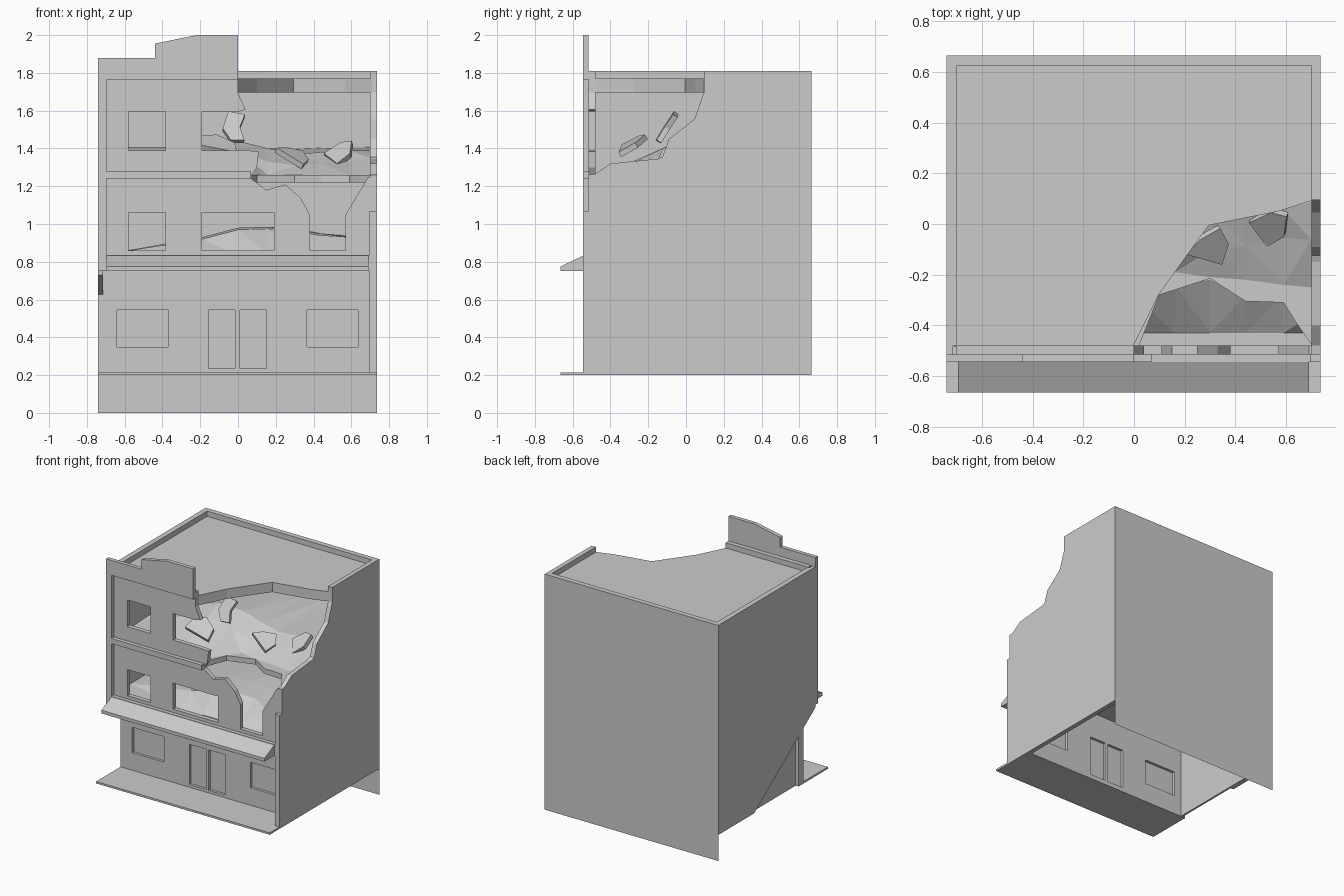
import bpy, bmesh, random
from mathutils import Vector, Matrix, Euler

if "Cube" in bpy.data.objects:
    bpy.data.objects.remove(bpy.data.objects["Cube"])

random.seed(4)


def prism(name, pts, axis, a, b):
    """Extrude a 2D outline along an axis: x uses (y,z), y uses (x,z), z uses (x,y)."""
    def place(p, t):
        return {'x': (t, p[0], p[1]), 'y': (p[0], t, p[1]), 'z': (p[0], p[1], t)}[axis]
    bm = bmesh.new()
    lo = [bm.verts.new(place(p, a)) for p in pts]
    hi = [bm.verts.new(place(p, b)) for p in pts]
    n = len(pts)
    bm.faces.new(lo)
    bm.faces.new(hi)
    for i in range(n):
        j = (i + 1) % n
        bm.faces.new((lo[i], lo[j], hi[j], hi[i]))
    bmesh.ops.recalc_face_normals(bm, faces=bm.faces)
    return finish(name, bm)


def finish(name, bm):
    me = bpy.data.meshes.new(name)
    bm.to_mesh(me)
    bm.free()
    ob = bpy.data.objects.new(name, me)
    bpy.context.collection.objects.link(ob)
    return ob


def box(name, x0, x1, y0, y1, z0, z1):
    return prism(name, [(x0, y0), (x1, y0), (x1, y1), (x0, y1)], 'z', z0, z1)


def cut_openings(wall, openings, y0, y1):
    """Cut rectangular (x0,x1,z0,z1) openings through a front wall."""
    for x0, x1, z0, z1 in openings:
        cutter = box("cutter", x0, x1, y0, y1, z0, z1)
        mod = wall.modifiers.new("opening", 'BOOLEAN')
        mod.operation = 'DIFFERENCE'
        mod.solver = 'EXACT'
        mod.object = cutter
        bpy.context.view_layer.update()
        dg = bpy.context.evaluated_depsgraph_get()
        me = bpy.data.meshes.new_from_object(wall.evaluated_get(dg))
        wall.modifiers.clear()
        wall.data = me
        bpy.data.objects.remove(cutter)


def rubble(name, xs, rows):
    """Low-poly debris surface; rows of (y list, z list), one value per column."""
    bm = bmesh.new()
    grid = [[bm.verts.new((x, y, z)) for x, y, z in zip(xs, ys, zs)] for ys, zs in rows]
    for r in range(len(rows) - 1):
        for c in range(len(xs) - 1):
            bm.faces.new((grid[r][c], grid[r][c + 1], grid[r + 1][c + 1], grid[r + 1][c]))
    bmesh.ops.triangulate(bm, faces=bm.faces)
    return finish(name, bm)


# Pavement and shop front, set back under the upper storeys
box("pavement", -.74, .735, -.665, -.37, .2, .215)
shop = box("shop_front", -.74, .70, -.37, -.31, .2, .76)
shop_openings = [(-.64, -.37, .35, .545), (.365, .635, .35, .545),
                 (-.155, -.015, .235, .545), (.01, .15, .235, .545)]
cut_openings(shop, shop_openings, -.5, -.2)
for i, (x0, x1, z0, z1) in enumerate(shop_openings):
    box(("shop_window_" if i < 2 else "shop_door_") + str(i), x0, x1, -.35, -.33, z0, z1)

# Awning
prism("awning", [(-.515, .835), (-.545, .832), (-.665, .775), (-.665, .75), (-.515, .75)],
      'x', -.695, .69)
box("awning_beam", -.74, .735, -.545, -.48, .75, .835)

# Left wall: outer skin cut diagonally at the foot, inner skin behind it
prism("left_wall_outer", [(.665, .2), (.23, .2), (-.515, .73), (-.515, 1.81), (.665, 1.81)],
      'x', -.74, -.715)
prism("left_wall_inner", [(.625, .2), (-.37, .2), (-.37, .75), (-.48, .75), (-.48, 1.81),
                          (.625, 1.81)], 'x', -.715, -.70)
# Right wall with its broken edge
prism("right_wall", [(.665, .2), (-.515, .2), (-.515, 1.26), (-.48, 1.265), (-.4, 1.32),
                     (-.15, 1.345), (-.125, 1.355), (-.09, 1.45), (.045, 1.555), (.085, 1.67),
                     (.095, 1.695), (.095, 1.81), (.665, 1.81)], 'x', .70, .735)
box("right_pilaster", .695, .735, -.545, -.515, .2, 1.07)
# Back wall, with a single sheet running down to the lowest level
box("back_wall", -.74, .735, .625, .665, .2, 1.81)
bm = bmesh.new()
bm.faces.new([bm.verts.new((x, .665, z)) for x, z in
              [(.735, 0), (-.74, 0), (-.74, .2), (.735, .2)]])
finish("back_wall_footing", bm)

# Second storey front wall, broken over the right window
wall2 = prism("second_storey_front", [
    (-.70, .8), (.70, .8), (.70, 1.25), (.69, 1.25), (.57, 1.05), (.57, .86), (.38, .86),
    (.38, 1.05), (.33, 1.14), (.25, 1.21), (.15, 1.18), (.07, 1.24), (.07, 1.26), (-.70, 1.26)],
    'y', -.515, -.48)
cut_openings(wall2, [(-.58, -.385, .86, 1.06), (-.19, .19, .86, 1.06)], -.6, -.4)
# Third storey front wall, broken through its middle window
wall3 = prism("third_storey_front", [
    (-.70, 1.26), (.075, 1.26), (.1, 1.3), (.11, 1.385), (.03, 1.39), (-.19, 1.39),
    (-.19, 1.595), (.0, 1.595), (.04, 1.605), (0, 1.695), (0, 1.81), (-.70, 1.81)],
    'y', -.515, -.48)
cut_openings(wall3, [(-.58, -.385, 1.39, 1.595)], -.6, -.4)

# Raised trim and stepped front parapet
box("left_pilaster", -.74, -.695, -.545, -.515, .75, 1.77)
box("storey_ledge", -.695, .07, -.545, -.515, 1.24, 1.28)
prism("front_parapet", [(-.74, 1.765), (0, 1.765), (0, 2), (-.22, 2), (-.44, 1.955),
                        (-.44, 1.88), (-.74, 1.88)], 'y', -.545, -.515)

# Roof slab with the collapsed corner
prism("roof", [(-.71, .635), (.71, .635), (.71, .095), (.57, .05), (.295, -.005), (.1, -.275),
               (0, -.475), (0, -.485), (-.71, -.485)], 'z', 1.695, 1.77)

# Floor slabs
box("second_floor", -.705, .705, -.485, .63, .75, .835)
edge = [(.02, -.48), (.1, -.28), (.3, -.215), (.44, -.305), (.59, -.31), (.64, -.39), (.70, -.475)]
prism("third_floor", [(-.70, -.48)] + edge + [(.70, .625), (-.70, .625)], 'z', 1.22, 1.26)

# Debris heaps on both floors
xs = [-.70, -.19, .0, .16, .3, .44, .59, .70]


def jitter(v, amount):
    return [v + random.uniform(-amount, amount) for _ in xs]


rubble("third_floor_debris", xs, [
    ([-.48, -.44, -.40, -.19, -.21, -.22, -.24, -.25], [1.26] * 8),
    (jitter(-.08, .03), [1.28, 1.41, 1.38, 1.33, 1.31, 1.32, 1.33, 1.35]),
    (jitter(.07, .02), [1.28, 1.46, 1.44, 1.40, 1.37, 1.38, 1.39, 1.39]),
    ([.63] * 8, jitter(1.40, .01))])
rubble("second_floor_debris", xs, [
    ([-.43] * 8, [.836] * 8),
    ([-.3, -.3, -.28, -.24, -.22, -.28, -.28, -.36], [.84, .92, .97, .975, .96, .94, .93, .92]),
    (jitter(-.05, .03), [.84, .93, .98, .985, .97, .95, .935, .93]),
    ([.63] * 8, [.84, .93, .97, .985, .98, .95, .94, .93])])


# Fallen slabs lying on the third floor
def chunk(name, outline, loc, rot, thick=.03):
    ob = prism(name, outline, 'z', -thick / 2, thick / 2)
    ob.data.transform(Matrix.Translation(Vector(loc)) @ Euler(rot).to_matrix().to_4x4())


chunk("fallen_slab_middle", [(-.09, -.04), (.08, -.06), (.08, .03), (.02, .09), (-.05, .03)],
      (.29, -.09, 1.36), (.35, .5, -.15))
chunk("fallen_slab_right", [(-.08, .03), (-.03, -.09), (.05, -.04), (.08, .06), (.02, .08)],
      (.54, -.01, 1.37), (.65, -.3, 0))
chunk("fallen_slab_left", [(-.04, .09), (.05, .08), (.03, 0), (.06, -.08), (-.01, -.09), (-.06, -.02)],
      (-.02, -.1, 1.51), (1.0, .1, 0))
chunk("fallen_slab_window", [(-.11, -.06), (.1, -.08), (.08, .02), (-.02, .08), (-.1, .04)],
      (-.1, -.28, 1.42), (.5, .15, 0))
